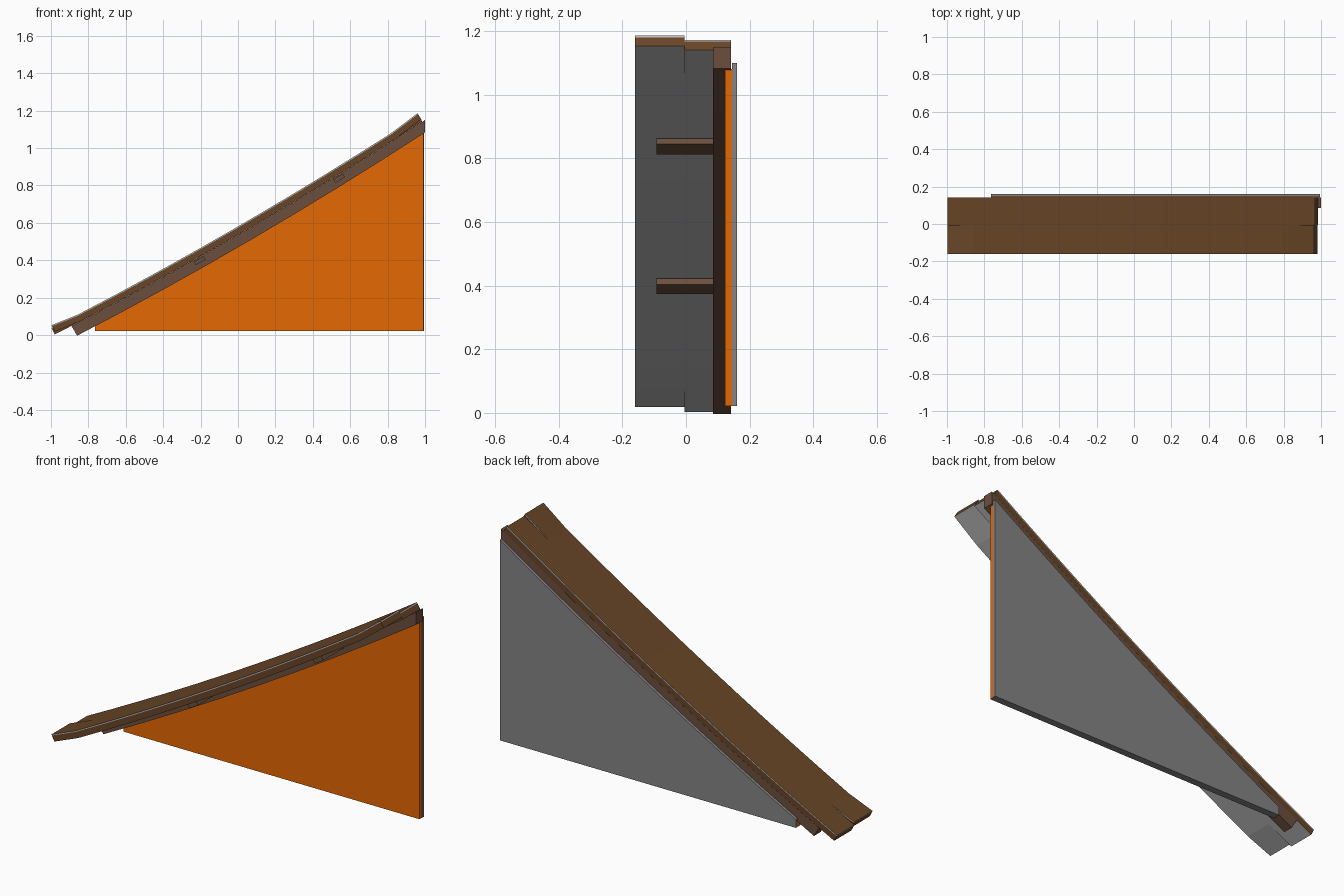
import bpy, bmesh, math
from mathutils import Vector

if "Cube" in bpy.data.objects:
    bpy.data.objects.remove(bpy.data.objects["Cube"])


def material(name, rgb):
    m = bpy.data.materials.new(name)
    m.diffuse_color = (*rgb, 1)
    m.use_nodes = True
    m.node_tree.nodes["Principled BSDF"].inputs["Base Color"].default_value = m.diffuse_color
    return m


BROWN = material("roof brown", (0.14, 0.06, 0.02))
PALE = material("underlay pale grey", (0.5, 0.5, 0.5))
GREY = material("plaster grey", (0.24, 0.23, 0.235))
WOOD = material("timber brown", (0.148, 0.078, 0.048))
ORANGE = material("wall orange", (0.78, 0.14, 0.001))


def slope(x):
    """Underside of the gently sagging roof."""
    return 0.537 + 0.579 * x + 0.035 * x * x


def normal(x):
    return Vector((-(0.579 + 0.07 * x), 1)).normalized()


def spread(a, b, n):
    return [a + (b - a) * i / n for i in range(n + 1)]


def extrude_profile(name, pts, y0, y1, mat):
    """Closed x-z outline pushed along y."""
    bm = bmesh.new()
    f = bm.faces.new([bm.verts.new((p[0], y0, p[1])) for p in pts])
    ext = bmesh.ops.extrude_face_region(bm, geom=[f])["geom"]
    bmesh.ops.translate(bm, vec=(0, y1 - y0, 0),
                        verts=[v for v in ext if isinstance(v, bmesh.types.BMVert)])
    bmesh.ops.recalc_face_normals(bm, faces=bm.faces)
    me = bpy.data.meshes.new(name)
    bm.to_mesh(me)
    bm.free()
    me.materials.append(mat)
    ob = bpy.data.objects.new(name, me)
    bpy.context.collection.objects.link(ob)
    return ob


def recolour(ob, mat, rule):
    """Second colour on the faces whose normal meets the rule."""
    ob.data.materials.append(mat)
    for p in ob.data.polygons:
        if rule(p.normal):
            p.material_index = 1


# Roof strips: brown boards, pale underneath, with a thin pale-edged sheet on top;
# the front strip lifts at its ends
def roof_strip(name, y0, y1, lift):
    xs = [-0.98] + spread(-0.84, 0.84, 10) + [0.985 - lift * 0.3]
    low = [Vector((x, slope(x) + lift * max(0, (abs(x) - 0.84) / 0.14))) for x in xs]
    mid = [p + normal(p.x) * 0.032 for p in low]
    high = [p + normal(p.x) * 0.038 for p in low]
    boards = extrude_profile(name, low + mid[::-1], y0, y1, BROWN)
    recolour(boards, PALE, lambda n: n.z < -0.6)
    sheet = extrude_profile(name + "_sheet", mid + high[::-1], y0, y1, BROWN)
    recolour(sheet, PALE, lambda n: n.z < 0.6)


roof_strip("roof_front_strip", -0.16, -0.005, 0.016)
roof_strip("roof_back_strip", -0.005, 0.142, 0.0)

# Rafter: square cut at the foot, plumb cut at the ridge
top = [(x, slope(x) - 0.001) for x in spread(-0.89, 1.0, 8)]
bottom = [(x, slope(x) - 0.068) for x in spread(-0.86, 1.0, 8)]
extrude_profile("rafter", top + bottom[::-1], 0.085, 0.142, WOOD)


# Gable wall: orange inside layer, grey outside layer
def gable(name, y0, y1, x1, drop, mat):
    edge = [(x, slope(x) - drop) for x in spread(-0.765, x1, 8)]
    return extrude_profile(name, edge + [(x1, 0.022), (-0.765, 0.022)], y0, y1, mat)


inner = gable("gable_inner_wall", 0.122, 0.145, 0.993, 0.065, ORANGE)
recolour(inner, GREY, lambda n: n.z < -0.6)
gable("gable_outer_wall", 0.145, 0.16, 0.995, 0.048, GREY)

# Purlins under the roof
for i, x in enumerate((-0.21, 0.535)):
    c, n = Vector((x, slope(x) - 0.009)), normal(x)
    t = Vector((n.y, -n.x)) * 0.03
    pts = [c - t, c + t, c + t - n * 0.022, c - t - n * 0.022]
    extrude_profile(f"purlin_{i + 1}", pts, -0.092, 0.085, WOOD)
